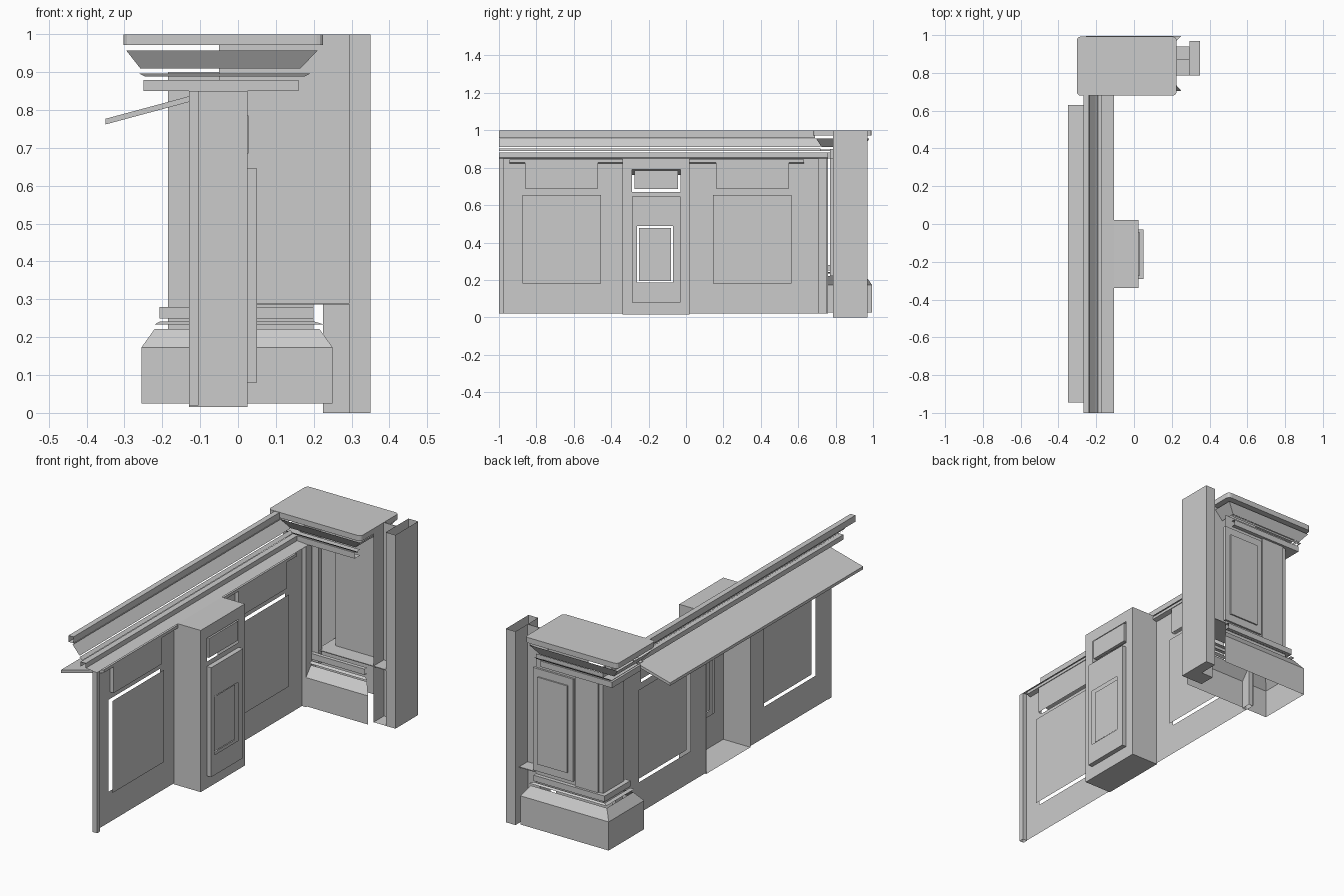
import bpy, bmesh

if "Cube" in bpy.data.objects:
    bpy.data.objects.remove(bpy.data.objects["Cube"])


def mesh_object(name, verts, faces):
    mesh = bpy.data.meshes.new(name)
    mesh.from_pydata(verts, [], faces)
    mesh.update()
    obj = bpy.data.objects.new(name, mesh)
    bpy.context.collection.objects.link(obj)
    return obj


def box(name, x, y, z, skip=""):
    """Box from ranges; skip lists open sides (x/X, y/Y, z/Z = low/high)."""
    v = [(a, b, c) for a in x for b in y for c in z]
    sides = {"x": (0, 1, 3, 2), "X": (4, 6, 7, 5), "y": (0, 4, 5, 1),
             "Y": (2, 3, 7, 6), "z": (0, 2, 6, 4), "Z": (1, 5, 7, 3)}
    return mesh_object(name, v, [f for k, f in sides.items() if k not in skip])


def pierced_sheet(name, x, y, z, holes):
    """Flat sheet facing +x with rectangular openings (y0, y1, z0, z1)."""
    ys = sorted({*y, *[v for h in holes for v in h[:2]]})
    zs = sorted({*z, *[v for h in holes for v in h[2:]]})
    verts = [(x, a, b) for a in ys for b in zs]
    n, faces = len(zs), []
    for i in range(len(ys) - 1):
        for j in range(n - 1):
            cy, cz = (ys[i] + ys[i + 1]) / 2, (zs[j] + zs[j + 1]) / 2
            if not any(h[0] < cy < h[1] and h[2] < cz < h[3] for h in holes):
                faces.append((i * n + j, i * n + n + j, i * n + n + j + 1, i * n + j + 1))
    return mesh_object(name, verts, faces)


def run_along_y(name, pts, y, closed=False):
    """Extrude an (x, z) profile along y; closed profiles get end caps."""
    n = len(pts)
    verts = [(px, yy, pz) for yy in y for px, pz in pts]
    faces = [(i, (i + 1) % n, n + (i + 1) % n, n + i) for i in range(n if closed else n - 1)]
    if closed:
        faces += [tuple(range(n))[::-1], tuple(range(n, 2 * n))]
    return mesh_object(name, verts, faces)


def skirt(name, levels, closed=False):
    """Rectangular rings (x0, x1, y0, y1, z) joined upward; +x side open by default."""
    verts, faces = [], []
    for x0, x1, y0, y1, z in levels:
        verts += [(x1, y1, z), (x0, y1, z), (x0, y0, z), (x1, y0, z)]
    for k in range(len(levels) - 1):
        for i in range(4 if closed else 3):
            j = (i + 1) % 4
            faces.append((4 * k + i, 4 * k + j, 4 * k + 4 + j, 4 * k + 4 + i))
    return mesh_object(name, verts, faces)


# Long wall with panel openings, split around the cabinet
bays = [("left", -1.0, -0.34, -0.665), ("right", 0.02, 0.76, 0.355)]
for side, y0, y1, c in bays:
    lower = (c - 0.21, c + 0.21, 0.18, 0.655)
    upper = (c - 0.195, c + 0.195, 0.69, 0.83)
    pierced_sheet(f"wall_{side}", -0.128, (y0, y1), (0.02, 0.85), [lower, upper])
    pierced_sheet(f"lower_panel_{side}", -0.105, lower[:2], lower[2:], [])
    box(f"upper_panel_{side}", (-0.128, -0.108), upper[:2], upper[2:], "xz")

# End stiles of the wall
for name, y0, y1 in [("end_stile", -1.0, -0.975), ("corner_stile", 0.705, 0.755)]:
    box(name, (-0.13, -0.105), (y0, y1), (0.02, 0.85), "z")

# Projecting cabinet, open at the back
box("cabinet_carcass", (-0.13, 0.025), (-0.34, 0.02), (0.015, 0.85), "xX")
pierced_sheet("cabinet_front", 0.025, (-0.34, 0.02), (0.015, 0.85),
              [(-0.288, -0.03, 0.67, 0.79), (-0.265, -0.065, 0.18, 0.49)])
box("drawer_front", (0.01, 0.028), (-0.276, -0.042), (0.685, 0.785), "x")
pierced_sheet("cabinet_door", 0.05, (-0.29, -0.03), (0.08, 0.645),
              [(-0.262, -0.07, 0.185, 0.487)])
box("door_edges", (0.025, 0.05), (-0.29, -0.03), (0.08, 0.645), "xX")
pierced_sheet("door_panel", 0.04, (-0.252, -0.08), (0.195, 0.477), [])

# Sloping shelf behind the wall
run_along_y("sloped_shelf", [(-0.35, 0.762), (-0.105, 0.828), (-0.105, 0.843), (-0.35, 0.777)],
            (-0.945, 0.63), True)

# Long rail and ledge mouldings
run_along_y("top_rail", [(-0.235, 0.965), (-0.268, 0.965), (-0.268, 0.998), (-0.24, 0.998),
                         (-0.24, 0.96)], (-1, 0.69))
run_along_y("rail_cove", [(-0.245, 0.957), (-0.205, 0.91)], (-1, 0.72))
run_along_y("rail_bead", [(-0.205, 0.903), (-0.19, 0.89)], (-1, 0.72))
run_along_y("wall_ledge", [(-0.2, 0.855), (-0.2, 0.88), (-0.17, 0.88), (-0.17, 0.855),
                           (-0.105, 0.85)], (-1, 0.76))

# Pedestal base and lower mouldings
skirt("pedestal_base", [(-0.255, 0.25, 0.705, 0.995, 0.025), (-0.255, 0.25, 0.705, 0.995, 0.173),
                        (-0.22, 0.215, 0.745, 0.96, 0.222)])
skirt("base_bead", [(-0.22, 0.225, 0.735, 0.965, 0.234), (-0.205, 0.2, 0.75, 0.955, 0.242)])
skirt("base_band", [(-0.185, 0.2, 0.77, 0.94, 0.25), (-0.207, 0.2, 0.75, 0.96, 0.25),
                    (-0.207, 0.2, 0.75, 0.96, 0.28), (-0.185, 0.2, 0.77, 0.94, 0.28)])

# Pedestal body: back and outer sides, corner pilaster
box("pedestal_body", (-0.185, 0.2), (0.77, 0.94), (0.22, 0.9), "XyzZ")
box("corner_pilaster", (-0.185, -0.08), (0.77, 0.80), (0.22, 0.85), "zZ")
box("pedestal_panel_frame", (-0.02, 0.21), (0.935, 0.95), (0.3, 0.83), "y")
box("pedestal_panel", (0.01, 0.18), (0.95, 0.957), (0.34, 0.79), "y")
box("rear_pilaster", (-0.16, -0.03), (0.94, 0.948), (0.28, 0.85), "y")

# Pedestal cornice
skirt("cornice_band", [(-0.185, 0.16, 0.77, 0.94, 0.85), (-0.25, 0.16, 0.725, 0.96, 0.85),
                       (-0.25, 0.16, 0.725, 0.96, 0.88), (-0.185, 0.16, 0.77, 0.94, 0.88)])
skirt("cornice_bead", [(-0.245, 0.175, 0.72, 0.965, 0.888), (-0.26, 0.19, 0.715, 0.97, 0.896)])
skirt("cornice_cove", [(-0.258, 0.165, 0.725, 0.955, 0.91), (-0.295, 0.21, 0.695, 0.98, 0.957)], True)

# Cap slab with softened vertical corners
cap = box("pedestal_cap", (-0.302, 0.225), (0.68, 0.992), (0.972, 1.0))
bm = bmesh.new()
bm.from_mesh(cap.data)
upright = [e for e in bm.edges if abs(e.verts[0].co.z - e.verts[1].co.z) > 0.01]
bmesh.ops.bevel(bm, geom=upright, offset=0.018, segments=3, profile=0.5, affect='EDGES')
bm.to_mesh(cap.data)
bm.free()

# Hollow end post with a stepped web joining the pedestal
box("end_post", (0.295, 0.35), (0.785, 0.97), (0, 1), "Z")
box("post_web", (0.225, 0.295), (0.785, 0.87), (0, 1), "XyZ")
box("inner_wall", (-0.05, 0.295), (0.868, 0.872), (0.29, 1.0))
box("inner_floor", (-0.1, 0.295), (0.785, 0.94), (0.286, 0.29))
